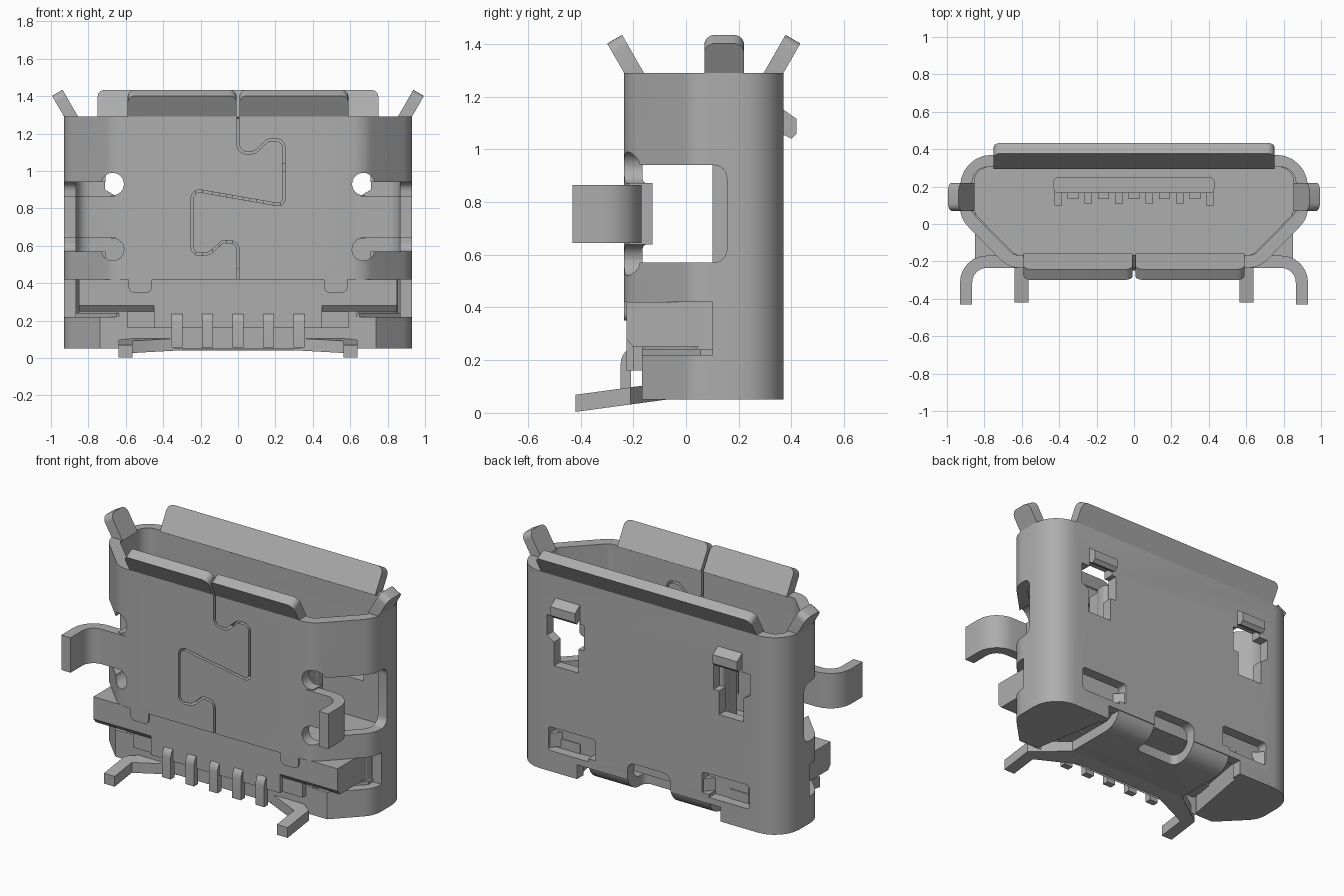
import bpy, bmesh, math
from mathutils import Vector

cube = bpy.data.objects.get("Cube")
if cube:
    bpy.data.objects.remove(cube, do_unlink=True)

metal = bpy.data.materials.new("satin grey")
metal.use_nodes = True
GREY = (0.42, 0.42, 0.42, 1)
metal.diffuse_color = GREY
metal.node_tree.nodes["Principled BSDF"].inputs["Base Color"].default_value = GREY

AXES = {"x": lambda a, b, t: (t, a, b),
        "y": lambda a, b, t: (a, t, b),
        "z": lambda a, b, t: (a, b, t)}
T = 0.065  # sheet thickness


def fillet(pts, closed=True, steps=6):
    """Round every corner given as (a, b, radius)."""
    out, n = [], len(pts)
    for i, p in enumerate(pts):
        c = Vector(p[:2])
        if len(p) < 3 or (not closed and i in (0, n - 1)):
            out.append(c)
            continue
        d0 = (Vector(pts[i - 1][:2]) - c).normalized()
        d1 = (Vector(pts[(i + 1) % n][:2]) - c).normalized()
        half = d0.angle(d1) / 2
        mid = c + (d0 + d1).normalized() * p[2] / math.sin(half)
        reach = p[2] / math.tan(half)
        s, e = c + d0 * reach - mid, c + d1 * reach - mid
        turn = s.angle_signed(e)
        for k in range(steps + 1):
            a = -turn * k / steps
            out.append(mid + Vector((s.x * math.cos(a) - s.y * math.sin(a),
                                     s.x * math.sin(a) + s.y * math.cos(a))))
    return out


def ribbon(pts, width):
    """Closed outline of constant width around an open path."""
    path = fillet(pts, closed=False)
    left, right = [], []
    for i, p in enumerate(path):
        d0 = (p - path[max(i - 1, 0)]).normalized()
        d1 = (path[min(i + 1, len(path) - 1)] - p).normalized()
        d = (d0 + d1).normalized()
        off = Vector((-d.y, d.x)) * width / 2
        off /= max(d.dot(d1 if d1.length else d0), 0.5)
        left.append(p + off)
        right.append(p - off)
    return left + right[::-1]


def prism(name, outline, lo, hi, place="z", side=1):
    """Extrude an outline along an axis, or through a placing function."""
    fn = AXES.get(place, place)
    bm = bmesh.new()
    rings = []
    for t in (lo, hi):
        co = [fn(p[0], p[1], t) for p in outline]
        rings.append([bm.verts.new((c[0] * side, c[1], c[2])) for c in co])
    bm.faces.new(rings[0])
    bm.faces.new(rings[1])
    n = len(outline)
    for i in range(n):
        j = (i + 1) % n
        bm.faces.new((rings[0][i], rings[0][j], rings[1][j], rings[1][i]))
    bmesh.ops.recalc_face_normals(bm, faces=bm.faces)
    me = bpy.data.meshes.new(name)
    bm.to_mesh(me)
    bm.free()
    me.materials.append(metal)
    ob = bpy.data.objects.new(name, me)
    bpy.context.collection.objects.link(ob)
    return ob


def rect(a0, a1, b0, b1, r=None):
    c = [(a0, b0), (a1, b0), (a1, b1), (a0, b1)]
    return fillet([p + (r,) for p in c]) if r else c


def cut(target, cutter):
    mod = target.modifiers.new("cut", "BOOLEAN")
    mod.operation, mod.solver, mod.object = "DIFFERENCE", "EXACT", cutter
    bpy.context.view_layer.update()
    dg = bpy.context.evaluated_depsgraph_get()
    target_mesh = bpy.data.meshes.new_from_object(target.evaluated_get(dg))
    target.modifiers.clear()
    target.data = target_mesh
    bpy.data.objects.remove(cutter, do_unlink=True)


def mirrored(half):
    return half + [(-p[0],) + tuple(p[1:]) for p in reversed(half)]


# Shell tube
outer = mirrored([(0.67, -0.235, 0.15), (0.93, 0.03, 0.15), (0.93, 0.37, 0.17)])
inner = mirrored([(0.643, -0.165, 0.05), (0.865, 0.058, 0.08), (0.865, 0.305, 0.08)])
shell = prism("shell", fillet(outer), 0.05, 1.29)
cut(shell, prism("cavity", fillet(inner), -0.1, 1.5))

# Front and bottom openings
cut(shell, prism("front_opening", rect(-0.5, 0.10, 0.22, 0.42), -1.2, 1.2, "x"))
cut(shell, prism("foot_opening", rect(-0.5, -0.166, -0.1, 0.3), -1.2, 1.2, "x"))
cut(shell, prism("rear_edge", rect(-0.5, 0.5, -0.1, 0.14), 0.2, 0.5, "y"))
cut(shell, prism("rear_slot", rect(-0.15, 0.15, 0.0, 0.25, 0.05), 0.2, 0.5, "y"))
for s in (-1, 1):
    # Side windows with round relief holes
    window = fillet([(-0.4, 0.57), (0.155, 0.57, 0.05), (0.155, 0.94, 0.05), (-0.4, 0.94)])
    cut(shell, prism("window", window, 0.68, 1.1, "x", s))
    for z in (0.58, 0.93):
        hole = rect(0.61, 0.73, z - 0.06, z + 0.06, 0.0598)
        cut(shell, prism("relief", hole, -0.4, -0.1, "y", s))
    # Rear latch holes and pressed slots
    latch = [(0.49, 0.72), (0.66, 0.72), (0.66, 0.87), (0.71, 0.90), (0.71, 1.03),
             (0.65, 1.03), (0.65, 1.08), (0.48, 1.08), (0.48, 1.03), (0.45, 1.03),
             (0.45, 0.87), (0.49, 0.87)]
    cut(shell, prism("latch_hole", latch, 0.2, 0.5, "y", s))
    cut(shell, prism("press_slot", rect(0.37, 0.70, 0.18, 0.33, 0.02), 0.2, 0.5, "y", s))

# Interlocking seam in the front wall
seam = [(0, 1.4), (0, 1.09, 0.05), (0.09, 1.10, 0.04), (0.16, 1.165, 0.04),
        (0.245, 1.165, 0.04), (0.245, 0.815, 0.03), (-0.245, 0.90, 0.04),
        (-0.245, 0.55, 0.04), (-0.15, 0.56, 0.04), (-0.08, 0.625, 0.04),
        (0, 0.615, 0.04), (0, 0.3)]
cut(shell, prism("seam", ribbon(seam, 0.013), -0.4, -0.1, "y"))


# Flared lips around the mouth
def flare(name, u0, u1, place):
    def bend(u, v, w):
        return place(u, v * 0.5 - w * 0.87, 1.29 + v * 0.87 + w * 0.5)
    tip = [(u0, -0.04), (u1, -0.04), (u1, 0.128, 0.04), (u0, 0.128, 0.04)]
    return prism(name, fillet(tip), 0, T, bend)


flare("rear_lip", -0.75, 0.75, lambda u, d, z: (u, 0.37 + d, z))
for s, side in ((-1, "right"), (1, "left")):
    flare(side + "_front_lip", 0.008, 0.59, lambda u, d, z: (s * u, -0.235 - d, z))
    flare(side + "_side_lip", 0.07, 0.22, lambda u, d, z: (s * (0.93 + d), u, z))

    # Bent mounting legs
    leg = [(0.62, -0.202), (0.8975, -0.202, 0.11), (0.8975, -0.43)]
    prism(side + "_leg", ribbon(leg, T), 0.645, 0.865, "z", s)

    # Raised rear latch, pressed rear strip and front keeper
    hook = [(0.31, 1.10), (0.37, 1.15), (0.42, 1.115), (0.42, 1.06), (0.40, 1.04), (0.36, 1.06)]
    prism(side + "_rear_latch", hook, 0.48, 0.65, "x", s)
    strip = [(0.35, 0.34), (0.47, 0.215, 0.04), (0.59, 0.215, 0.04), (0.72, 0.34)]
    prism(side + "_pressed_strip", ribbon(strip, 0.05), 0.19, 0.28, "z", s)
    keeper = fillet([(0.46, 0.45), (0.46, 0.35, 0.03), (0.585, 0.35, 0.03), (0.585, 0.45)])
    prism(side + "_keeper", keeper, -0.235, -0.2, "y", s)

    # Closed lower corners
    corner = [(0.52, 0.31), (0.87, 0.31), (0.87, 0.055), (0.65, -0.166), (0.60, -0.15)]
    prism(side + "_lower_corner", corner, 0.05, 0.24, "z", s)

# Insulating body with its front ledge
prism("body", [(p[0] * 0.99, p[1]) for p in fillet(inner)], 0.17, 0.48)
ledge = [(-0.225, 0.28), (-0.2, 0.25), (0.1, 0.25), (0.1, 0.42), (-0.225, 0.42)]
prism("body_ledge", ledge, -0.85, 0.85, "x")
prism("body_step", rect(-0.59, 0.59, 0.16, 0.3), -0.2, 0.0, "y")
prism("pin_block", rect(-0.45, 0.45, 0.16, 0.29), -0.225, 0.0, "y")

# Tongue with end walls and contacts
prism("tongue", rect(-0.43, 0.43, 0.165, 0.25, 0.025), 0.45, 1.04)
for s in (-1, 1):
    prism("tongue_end", rect(0.385, 0.425, 0.10, 0.18), 0.45, 1.02, "z", s)
for i in range(5):
    x = (i - 2) * 0.163
    prism("contact", rect(x - 0.03, x + 0.03, 0.135, 0.17), 0.45, 1.0)
    pin = [(-0.1, 0.235), (-0.228, 0.235, 0.05), (-0.228, 0.055)]
    prism("pin", ribbon(pin, 0.04), x - 0.03, x + 0.03, "x")
for i in range(4):
    x = (i - 1.5) * 0.163
    prism("tongue_rib", rect(x - 0.02, x + 0.02, 0.11, 0.17), 0.45, 1.0)

# Bottom plate curling out of the rear wall, with two forward feet
curl = [(0.3375, 0.2), (0.3375, 0.085, 0.09), (-0.06, 0.085)]
plate = prism("bottom_plate", ribbon(curl, T), -0.42, 0.42, "x")
cut(plate, prism("plate_slot", rect(-0.15, 0.15, 0.19, 0.6, 0.04), -0.1, 0.25))
feet = mirrored([(0.30, -0.14), (0.565, -0.25), (0.565, -0.42), (0.64, -0.42),
                 (0.64, -0.21), (0.42, -0.06), (0.42, -0.04)])
prism("bottom_feet", feet, 0, T, lambda a, b, t: (a, b, 0.055 + t + (b + 0.04) * 0.135))

# Soft shading on bends, crisp sheet edges
for ob in bpy.context.scene.objects:
    ob.select_set(ob.type == "MESH")
bpy.context.view_layer.objects.active = shell
bpy.ops.object.shade_smooth_by_angle(angle=math.radians(30))
